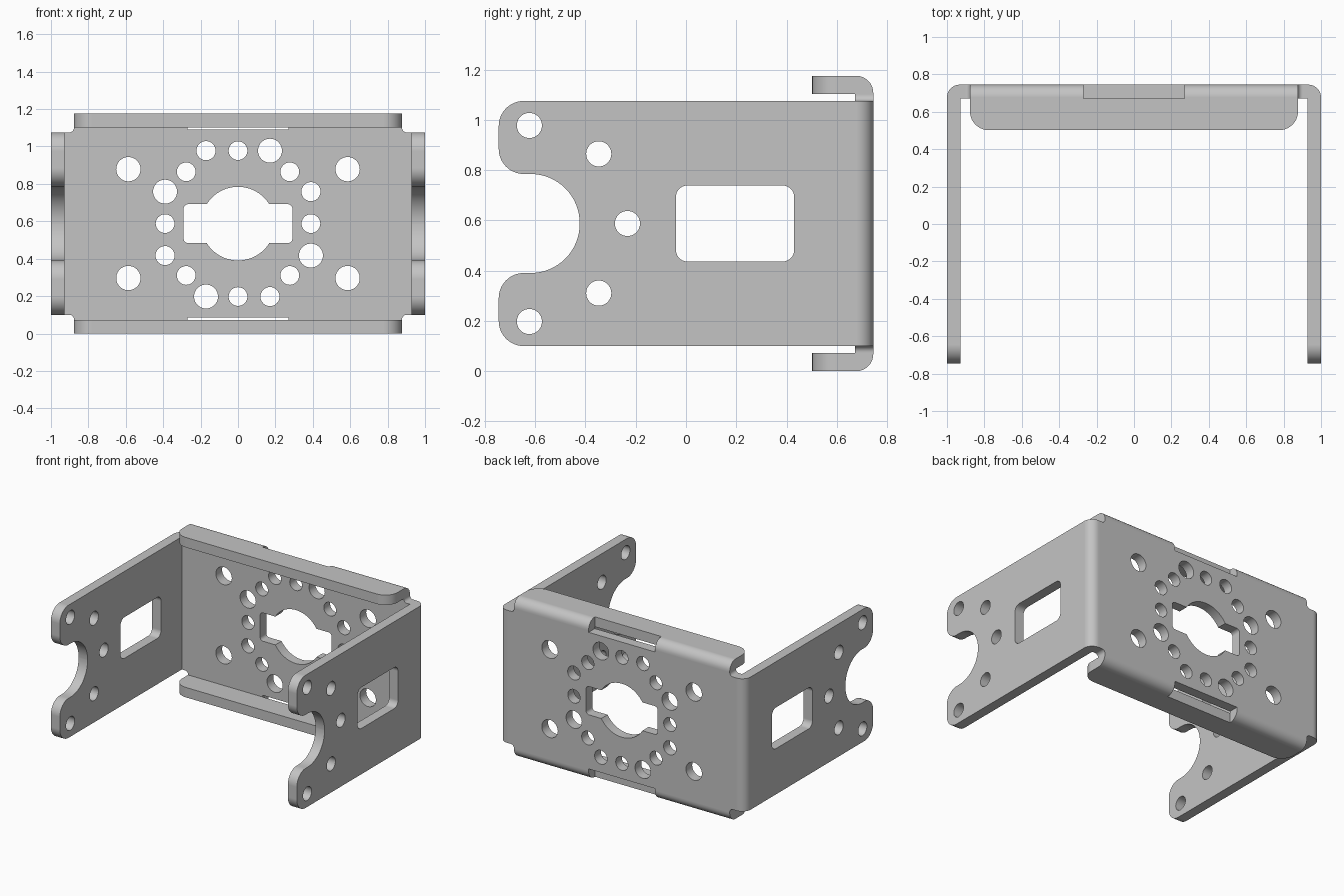
import bpy, bmesh, math
from mathutils import Vector

if "Cube" in bpy.data.objects:
    bpy.data.objects.remove(bpy.data.objects["Cube"], do_unlink=True)

MID = 0.5875            # half of the total height; parts are built around z = 0
ARM = 0.4875            # half height of the arms
X, Y, T = 1.0, 0.745, 0.073
BEND = 0.068


def rounded(corners, steps=10):
    """Outline from (a, b, radius) corners, each rounded by its radius."""
    out = []
    for i, (a, b, r) in enumerate(corners):
        p = Vector((a, b))
        if not r:
            out.append(p)
            continue
        u = (Vector(corners[i - 1][:2]) - p).normalized()
        v = (Vector(corners[(i + 1) % len(corners)][:2]) - p).normalized()
        half = math.acos(max(-1, min(1, u.dot(v)))) / 2
        c = p + (u + v).normalized() * r / math.sin(half)
        t = r / math.tan(half)
        d0, d1 = p + u * t - c, p + v * t - c
        start = math.atan2(d0.y, d0.x)
        turn = math.atan2(d0.x * d1.y - d0.y * d1.x, d0.dot(d1))
        for k in range(steps + 1):
            ang = start + turn * k / steps
            out.append(c + r * Vector((math.cos(ang), math.sin(ang))))
    return out


def circle(a, b, r, n=40):
    return [Vector((a + r * math.cos(math.tau * k / n), b + r * math.sin(math.tau * k / n)))
            for k in range(n)]


def box(a0, a1, b0, b1, r=0):
    return rounded([(a0, b0, r), (a1, b0, r), (a1, b1, r), (a0, b1, r)])


def prism(name, outline, axis, lo, hi):
    """Extrude a 2D outline along an axis."""
    place = {"x": lambda p, h: (h, p.x, p.y),
             "y": lambda p, h: (p.x, h, p.y),
             "z": lambda p, h: (p.x, p.y, h)}[axis]
    bm = bmesh.new()
    low = [bm.verts.new(place(p, lo)) for p in outline]
    high = [bm.verts.new(place(p, hi)) for p in outline]
    bm.faces.new(low)
    bm.faces.new(high)
    for i in range(len(low)):
        bm.faces.new((low[i - 1], low[i], high[i], high[i - 1]))
    bmesh.ops.recalc_face_normals(bm, faces=bm.faces)
    mesh = bpy.data.meshes.new(name)
    bm.to_mesh(mesh)
    bm.free()
    obj = bpy.data.objects.new(name, mesh)
    bpy.context.collection.objects.link(obj)
    return obj


def combine(target, other, operation):
    mod = target.modifiers.new("combine", "BOOLEAN")
    mod.operation, mod.object, mod.solver = operation, other, "EXACT"
    bpy.context.view_layer.objects.active = target
    bpy.ops.object.modifier_apply(modifier=mod.name)
    bpy.data.objects.remove(other, do_unlink=True)


# U-shaped channel: back plate and two arms, trimmed to the arm side profile
bracket = prism("bracket", rounded([
    (-X, -1, 0), (-X, Y, BEND), (X, Y, BEND), (X, -1, 0),
    (X - T, -1, 0), (X - T, Y - T, 0), (T - X, Y - T, 0), (T - X, -1, 0)]), "z", -0.7, 0.7)
arm_profile = rounded([
    (-Y, ARM, 0.1), (1, ARM, 0), (1, -ARM, 0), (-Y, -ARM, 0.1),
    (-Y, -0.197, 0.1), (-0.423, -0.197, 0.195), (-0.423, 0.197, 0.195), (-Y, 0.197, 0.1)], 16)
combine(bracket, prism("arm_trim", arm_profile, "x", -1.2, 1.2), "INTERSECT")

# C-shaped channel: top and bottom flanges with rounded front corners
flanges = prism("flanges", rounded([
    (0.4, MID, 0), (Y, MID, BEND), (Y, -MID, BEND), (0.4, -MID, 0),
    (0.4, T - MID, 0), (Y - T, T - MID, 0), (Y - T, MID - T, 0), (0.4, MID - T, 0)]), "x", -1, 1)
flange_plan = rounded([(-0.877, 0.502, 0.1), (0.877, 0.502, 0.1), (0.877, 1, 0), (-0.877, 1, 0)])
combine(flanges, prism("flange_trim", flange_plan, "z", -1, 1), "INTERSECT")

# Filleted necks where the flanges leave the back plate
quarter = [(0.92, ARM, 0), (0.877, ARM, 0.025), (0.877, MID - T, 0)]
neck = (quarter + [(-a, b, r) for a, b, r in reversed(quarter)]
        + [(-a, -b, r) for a, b, r in quarter] + [(a, -b, r) for a, b, r in reversed(quarter)])
combine(bracket, prism("necks", rounded(neck), "y", Y - T, Y), "UNION")
combine(bracket, flanges, "UNION")

# Arm holes and windows, cut through both sides
arm_cuts = [box(-0.04, 0.43, -0.151, 0.151, 0.045), circle(-0.233, 0, 0.05)]
for s in (-1, 1):
    arm_cuts += [circle(-0.623, s * 0.39, 0.05), circle(-0.347, s * 0.277, 0.05)]
for outline in arm_cuts:
    combine(bracket, prism("arm_cut", outline, "x", -1.2, 1.2), "DIFFERENCE")

# Back plate: keyed centre opening, corner holes and a ring repeated four times
back_cuts = [circle(0, 0, 0.197, 64), box(-0.291, 0.291, -0.104, 0.104, 0.025)]
back_cuts += [circle(a * 0.586, b * 0.291, 0.065) for a in (-1, 1) for b in (-1, 1)]
ring = [(0, 0.39, 0.05), (-0.171, 0.39, 0.051), (0.171, 0.39, 0.064), (0.277, 0.277, 0.05)]
for turn in range(4):
    for a, b, r in ring:
        for _ in range(turn):
            a, b = -b, a
        back_cuts.append(circle(a, b, r))
for outline in back_cuts:
    combine(bracket, prism("back_cut", outline, "y", 0.6, 0.9), "DIFFERENCE")

# Relief slots in the top and bottom bends
for s in (-1, 1):
    low, high = sorted((s * 0.502, s * 0.7))
    combine(bracket, prism("slot", box(-0.27, 0.27, low, high), "y", Y - T - 0.001, 0.9),
            "DIFFERENCE")

# Plain grey metal
metal = bpy.data.materials.new("grey_metal")
metal.use_nodes = True
grey = (0.55, 0.55, 0.55, 1)
metal.diffuse_color = grey
metal.node_tree.nodes["Principled BSDF"].inputs["Base Color"].default_value = grey
bracket.data.materials.clear()
bracket.data.materials.append(metal)
for face in bracket.data.polygons:
    face.material_index = 0

# Stand on the floor; smooth bends and holes, keep flat faces flat
for v in bracket.data.vertices:
    v.co.z += MID
bpy.ops.object.select_all(action="DESELECT")
bracket.select_set(True)
bpy.context.view_layer.objects.active = bracket
bpy.ops.object.shade_smooth_by_angle(angle=math.radians(30))
normals = bracket.modifiers.new("flat_normals", "WEIGHTED_NORMAL")
normals.keep_sharp = True
